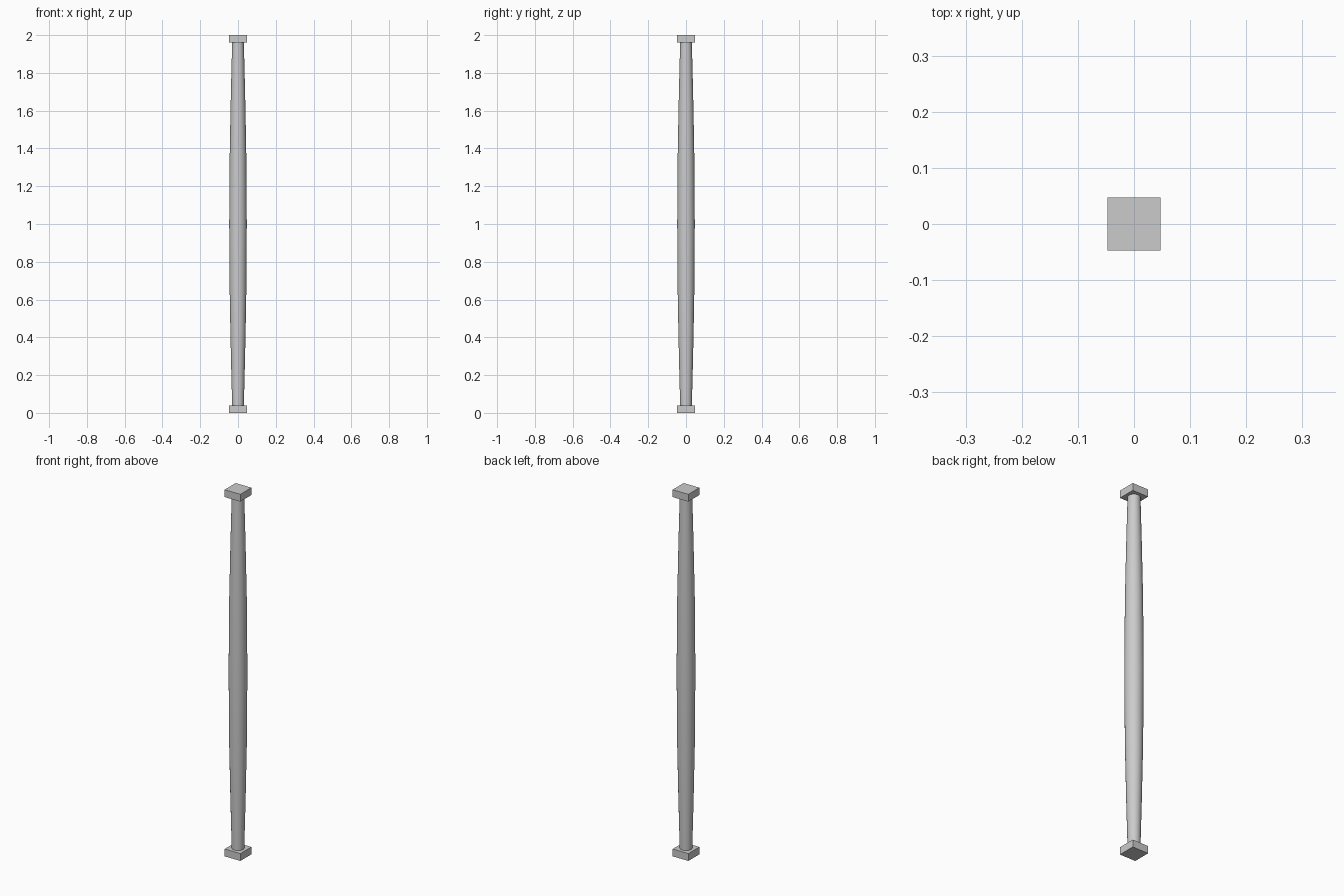
import bpy, bmesh, math

if "Cube" in bpy.data.objects:
    bpy.data.objects.remove(bpy.data.objects["Cube"])

CAP = 0.095      # width of the square end blocks
CAP_H = 0.04     # height of the end blocks
SIDES = 32


def finish(bm, name):
    bmesh.ops.recalc_face_normals(bm, faces=bm.faces)
    mesh = bpy.data.meshes.new(name)
    bm.to_mesh(mesh)
    bm.free()
    obj = bpy.data.objects.new(name, mesh)
    bpy.context.collection.objects.link(obj)
    return obj


# Square blocks at both ends
for name, z in (("bottom_block", CAP_H / 2), ("top_block", 2 - CAP_H / 2)):
    bm = bmesh.new()
    bmesh.ops.create_cube(bm, size=1)
    bmesh.ops.scale(bm, vec=(CAP, CAP, CAP_H), verts=bm.verts)
    bmesh.ops.translate(bm, vec=(0, 0, z), verts=bm.verts)
    finish(bm, name)

# Round shaft swelling towards the middle, mirrored about z = 1
half = [(0.031, CAP_H), (0.0375, 0.3), (0.0435, 0.6), (0.0465, 1.0)]
profile = half + [(r, 2 - z) for r, z in reversed(half[:-1])]
bm = bmesh.new()
rings = []
for r, z in profile:
    angles = [2 * math.pi * i / SIDES for i in range(SIDES)]
    rings.append([bm.verts.new((r * math.cos(a), r * math.sin(a), z)) for a in angles])
for low, high in zip(rings, rings[1:]):
    for i in range(SIDES):
        j = (i + 1) % SIDES
        bm.faces.new((low[i], low[j], high[j], high[i]))
shaft = finish(bm, "shaft")
for poly in shaft.data.polygons:
    poly.use_smooth = True
